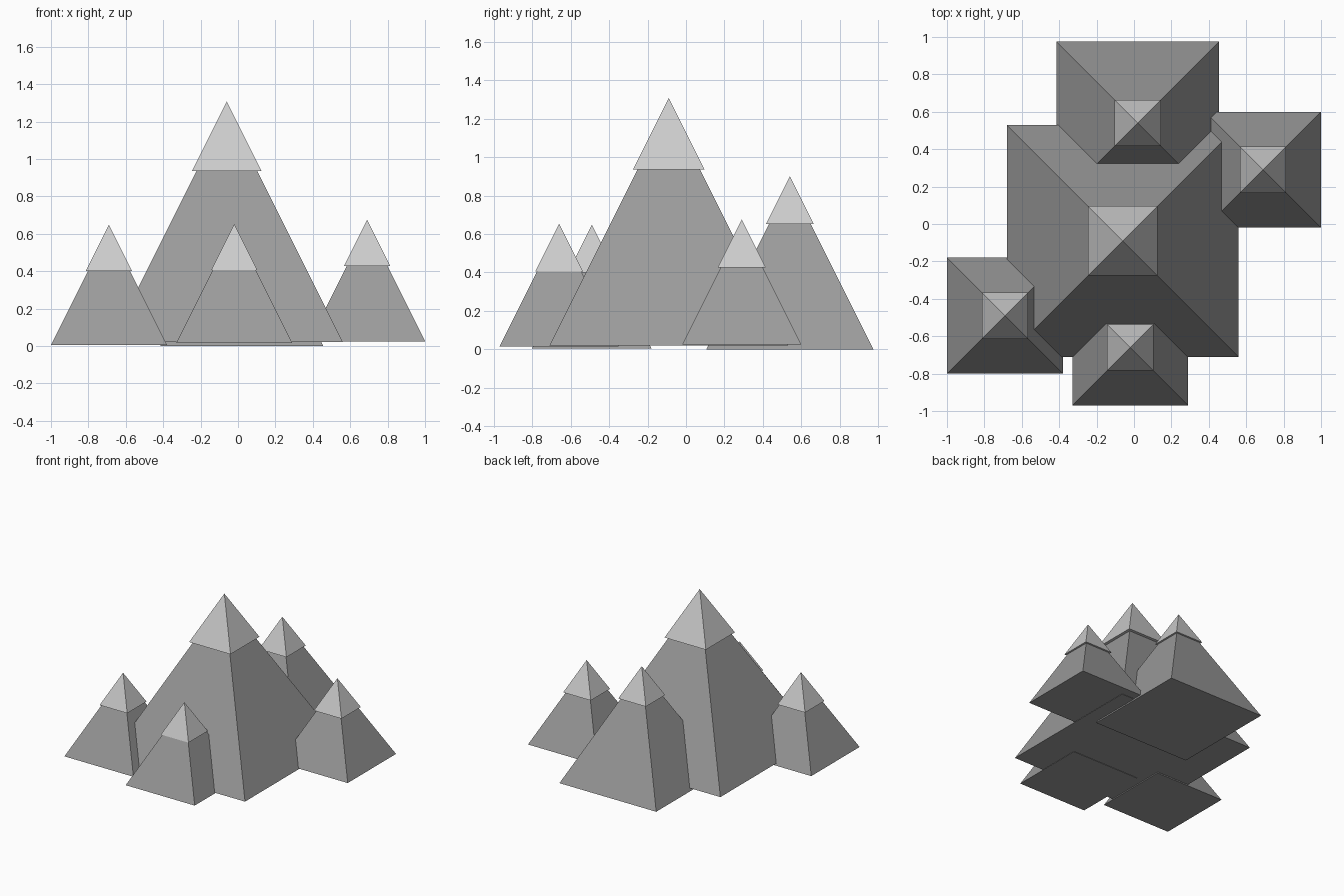
import bpy
from math import pi, sqrt

if "Cube" in bpy.data.objects:
    bpy.data.objects.remove(bpy.data.objects["Cube"])


def pyramid(name, x, y, base_z, half, height):
    # Closed four-sided pyramid with sides parallel to the axes
    bpy.ops.mesh.primitive_cone_add(
        vertices=4, radius1=half * sqrt(2), radius2=0, depth=height,
        location=(x, y, base_z + height / 2), rotation=(0, 0, pi / 4))
    obj = bpy.context.object
    obj.name = name
    obj.data.name = name
    return obj


snow = bpy.data.materials.new("pale_cap")
snow.diffuse_color = (0.8, 0.8, 0.8, 1)
snow.use_nodes = True
snow.node_tree.nodes["Principled BSDF"].inputs["Base Color"].default_value = snow.diffuse_color
rock = bpy.data.materials.new("grey_rock")
rock.diffuse_color = (0.33, 0.33, 0.33, 1)
rock.use_nodes = True
rock.node_tree.nodes["Principled BSDF"].inputs["Base Color"].default_value = rock.diffuse_color

# name, x, y, base z, half width, cap half width, cap base z
peaks = [
    ("main_peak", -0.06, -0.09, 0.02, 0.62, 0.186, 0.935),
    ("back_peak", 0.02, 0.54, 0.0, 0.435, 0.124, 0.652),
    ("left_peak", -0.69, -0.49, 0.005, 0.31, 0.124, 0.40),
    ("front_peak", -0.02, -0.66, 0.015, 0.31, 0.124, 0.405),
    ("right_peak", 0.69, 0.29, 0.025, 0.31, 0.124, 0.427),
]

# Each mountain is a rock body with a slightly overhanging snow cap
for name, x, y, z, half, cap_half, cap_z in peaks:
    body = pyramid(name, x, y, z, half, 2 * half)
    body.data.materials.append(rock)
    cap = pyramid(name + "_snow_cap", x, y, cap_z, cap_half, 2 * cap_half)
    cap.data.materials.append(snow)
